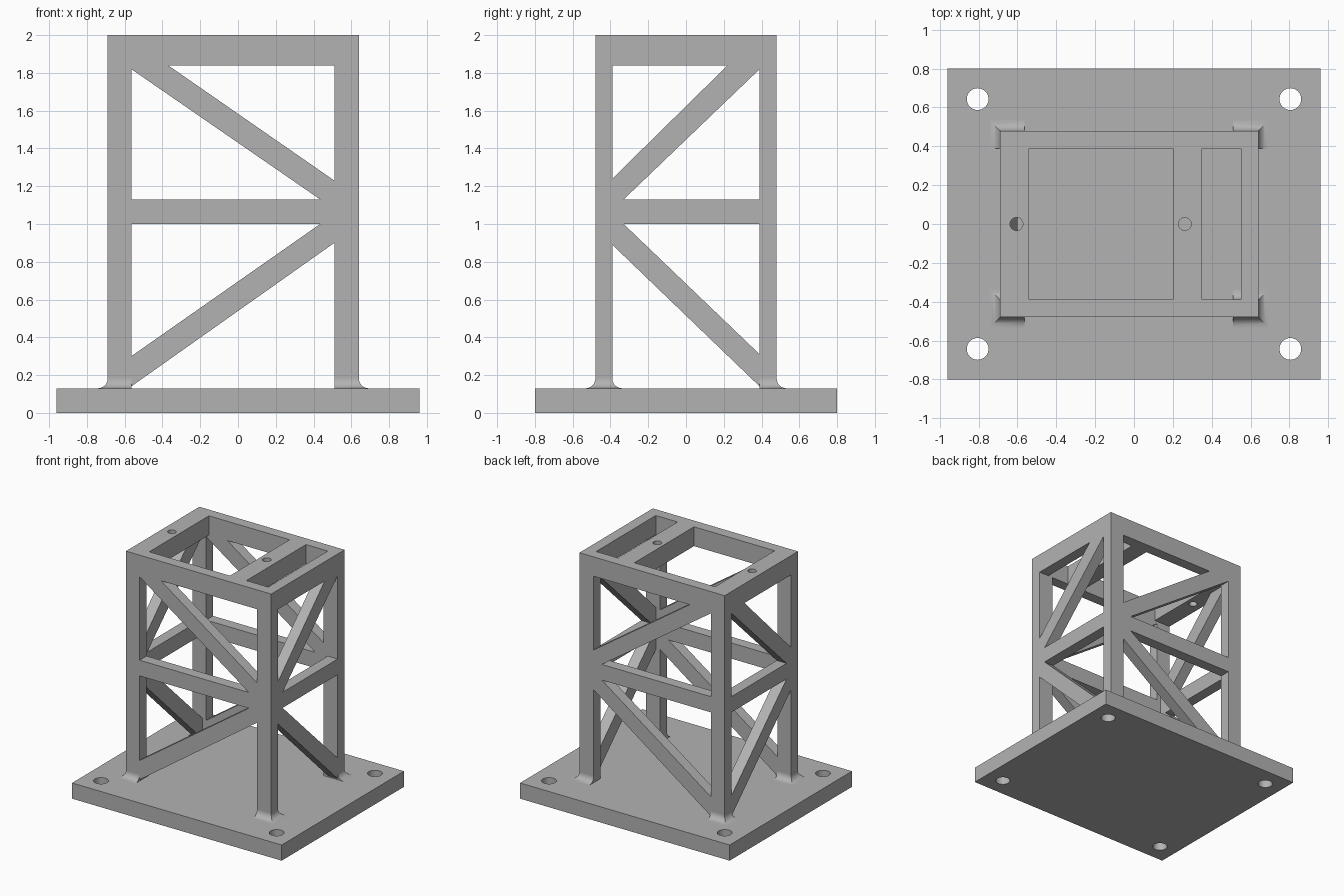
import bpy, bmesh, math
from mathutils import Matrix

if "Cube" in bpy.data.objects:
    bpy.data.objects.remove(bpy.data.objects["Cube"])

grey = bpy.data.materials.new("grey")
grey.diffuse_color = (0.45, 0.45, 0.45, 1)
grey.use_nodes = True
grey.node_tree.nodes["Principled BSDF"].inputs["Base Color"].default_value = grey.diffuse_color

BASE, DECK, TOP = 0.13, 1.84, 2.0     # heights: plate top, deck underside, deck top
X0, X1, Y = -0.69, 0.64, 0.48         # tower outline
LX0, LX1, LY, T = -0.565, 0.51, 0.39, 0.09   # inner leg faces, wall thickness


def finish(bm, name):
    bmesh.ops.recalc_face_normals(bm, faces=bm.faces)
    mesh = bpy.data.meshes.new(name)
    bm.to_mesh(mesh)
    bm.free()
    mesh.materials.append(grey)
    ob = bpy.data.objects.new(name, mesh)
    bpy.context.collection.objects.link(ob)
    return ob


def plate(name, loops, a, b, axis):
    """Outline with holes, extruded from a to b along the axis."""
    place = {'z': lambda u, v, w: (u, v, w),
             'y': lambda u, v, w: (u, w, v),
             'x': lambda u, v, w: (w, u, v)}[axis]
    bm = bmesh.new()
    for pts in loops:
        vs = [bm.verts.new(place(u, v, a)) for u, v in pts]
        for i, v in enumerate(vs):
            bm.edges.new((vs[i - 1], v))
    bmesh.ops.triangle_fill(bm, use_beauty=True, use_dissolve=False, edges=bm.edges[:])
    ext = bmesh.ops.extrude_face_region(bm, geom=bm.faces[:], use_keep_orig=True)
    shift = place(0, 0, b - a)
    bmesh.ops.translate(bm, vec=shift,
                        verts=[g for g in ext['geom'] if isinstance(g, bmesh.types.BMVert)])
    return finish(bm, name)


def rect(u0, u1, v0, v1):
    return [(u0, v0), (u1, v0), (u1, v1), (u0, v1)]


def circle(u, v, r, n=32):
    return [(u + r * math.cos(2 * math.pi * i / n), v + r * math.sin(2 * math.pi * i / n))
            for i in range(n)]


# base plate with four bolt holes
bolts = [circle(sx * 0.805, sy * 0.643, 0.056) for sx in (-1, 1) for sy in (-1, 1)]
plate("base_plate", [rect(-0.96, 0.96, -0.8, 0.8)] + bolts, 0, BASE, 'z')

# top deck with two slots and two screw holes
deck = plate("tower_frame", [rect(X0, X1, -Y, Y), rect(-0.54, 0.2, -LY, LY),
                             rect(0.35, 0.55, -LY, LY), circle(-0.605, 0, 0.033),
                             circle(0.262, 0, 0.033)], DECK, TOP, 'z')
parts = []

# front and back trusses, legs included
truss = [(X0, BASE), (LX0, BASE), (LX0, 0.14), (LX1, 0.90), (LX1, BASE), (X1, BASE),
         (X1, DECK), (LX1, DECK), (LX1, 1.23), (-0.37, DECK), (X0, DECK)]
upper = [(LX0, 1.82), (LX0, 1.13), (0.435, 1.13)]
lower = [(LX0, 1.0), (0.435, 1.0), (LX0, 0.30)]
for name, a in (("front_truss", -Y), ("back_truss", LY)):
    parts.append(plate(name, [truss, upper, lower], a, a + T, 'y'))

# side braces between the legs
brace = [(LY, 0.14), (LY, 0.31), (-0.33, 1.0), (LY, 1.0), (LY, 1.13), (-0.33, 1.13),
         (LY, 1.82), (LY, DECK), (0.22, DECK), (-LY, 1.24), (-LY, 0.89)]
for name, a in (("left_brace", X0), ("right_brace", X1 - T)):
    parts.append(plate(name, [brace], a, a + T, 'x'))

# merge the tower into one solid
for p in parts:
    mod = deck.modifiers.new("join", 'BOOLEAN')
    mod.operation, mod.solver, mod.object = 'UNION', 'EXACT', p
    bpy.context.view_layer.objects.active = deck
    bpy.ops.object.modifier_apply(modifier=mod.name)
    bpy.data.objects.remove(p)


# flared fillets where the legs meet the plate
def foot(name, left, back, r=0.052, n=8):
    bm = bmesh.new()
    rings = []
    for i in range(n + 1):
        t = math.pi / 2 * i / n
        o, z = r * (1 - math.sin(t)), BASE + r * (1 - math.cos(t))
        x0, x1 = (X0 - o, LX0) if left else (LX1, X1 + o)
        y0, y1 = (LY, Y + o) if back else (-Y - o, -LY + o)
        rings.append([bm.verts.new((x, y, z)) for x, y in rect(x0, x1, y0, y1)])
    for a, b in zip(rings, rings[1:]):
        for k in range(4):
            bm.faces.new((a[k - 1], a[k], b[k], b[k - 1]))
    bmesh.ops.recalc_face_normals(bm, faces=bm.faces)
    ob = finish(bm, name)
    bpy.ops.object.select_all(action='DESELECT')
    ob.select_set(True)
    bpy.context.view_layer.objects.active = ob
    bpy.ops.object.shade_smooth_by_angle(angle=math.radians(25))


for left in (True, False):
    for back in (True, False):
        foot(f"{'back' if back else 'front'}_{'left' if left else 'right'}_foot", left, back)
